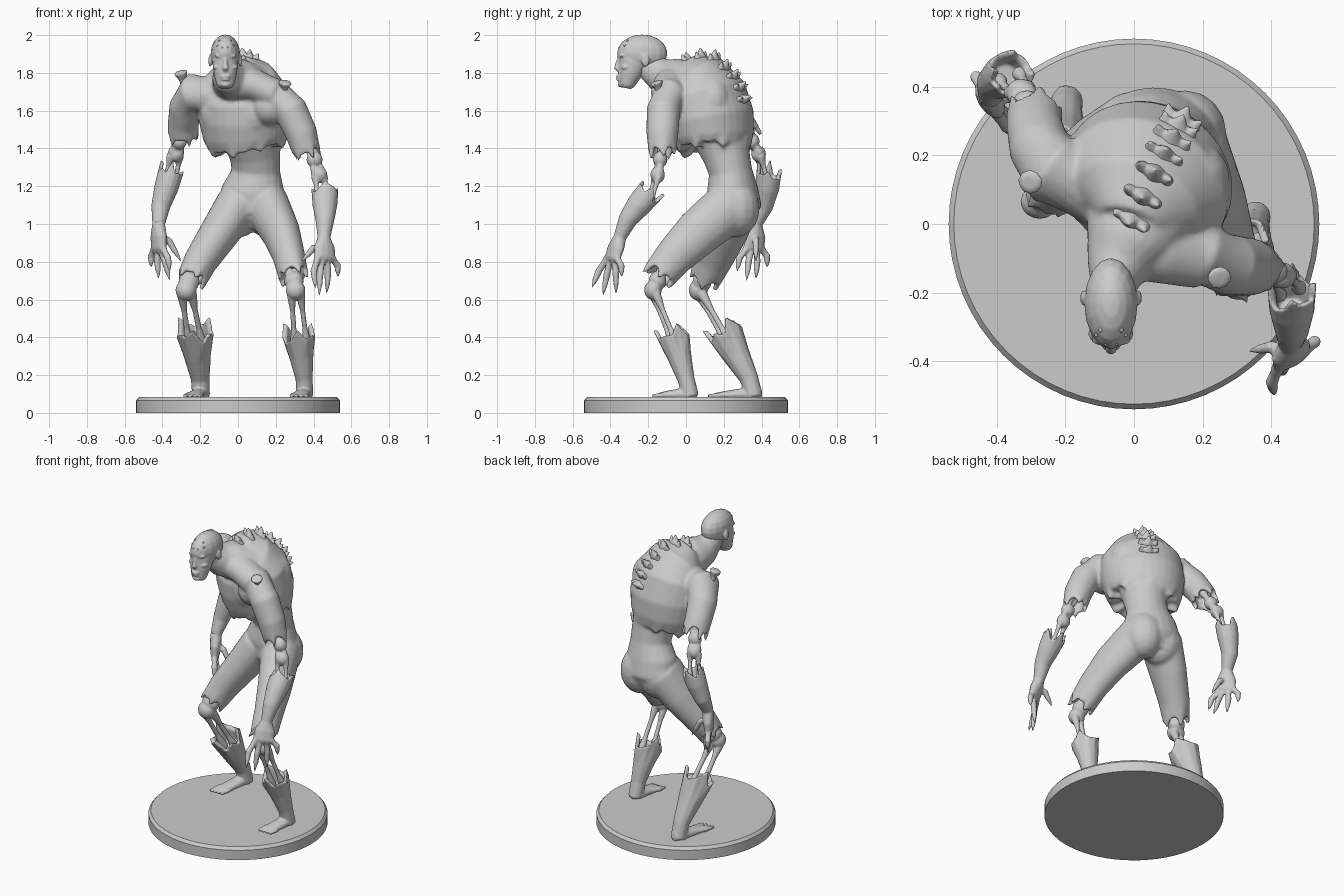
import bpy, bmesh, math, random
from mathutils import Vector as V, Matrix
from mathutils.bvhtree import BVHTree

random.seed(4)
cube = bpy.data.objects.get("Cube")
if cube:
    bpy.data.objects.remove(cube)

stone = bpy.data.materials.new("plain grey")
stone.use_nodes = True
GREY = (0.6, 0.6, 0.6, 1)
stone.diffuse_color = GREY
stone.node_tree.nodes["Principled BSDF"].inputs["Base Color"].default_value = GREY


def finish(bm, name, voxel=0, smooth=4, angle=40):
    """Turn a bmesh into a shaded object, fusing overlapping parts if a voxel size is given."""
    bmesh.ops.recalc_face_normals(bm, faces=bm.faces)
    me = bpy.data.meshes.new(name)
    bm.to_mesh(me)
    bm.free()
    me.materials.append(stone)
    ob = bpy.data.objects.new(name, me)
    bpy.context.collection.objects.link(ob)
    if voxel:
        fuse = ob.modifiers.new("fuse", 'REMESH')
        fuse.mode, fuse.voxel_size, fuse.use_smooth_shade = 'VOXEL', voxel, True
        soft = ob.modifiers.new("soften", 'SMOOTH')
        soft.factor, soft.iterations = 0.5, smooth
    else:
        bpy.ops.object.select_all(action='DESELECT')
        ob.select_set(True)
        bpy.context.view_layer.objects.active = ob
        bpy.ops.object.shade_smooth_by_angle(angle=math.radians(angle))
    return ob


def loft(bm, rings, side=(1, 0, 0), torn=0, n=20):
    """Skin elliptical rings (x, y, z, half width, half depth); a torn end is jagged and hollow."""
    pts = [V(r[:3]) for r in rings]
    loops = []

    def ring(c, u, v, a, b, jag=None):
        vs = []
        for k in range(n):
            t = 2 * math.pi * k / n
            p = c + u * a * math.cos(t) + v * b * math.sin(t)
            vs.append(bm.verts.new(p + jag[k] if jag else p))
        loops.append(vs)

    for i, r in enumerate(rings):
        t = (pts[min(i + 1, len(pts) - 1)] - pts[max(i - 1, 0)]).normalized()
        u = V(side)
        u = (u - t * u.dot(t)).normalized()
        v = t.cross(u)
        a, b = r[3], r[-1]
        if torn and i == len(rings) - 1:
            jag = [t * torn * (random.uniform(0.4, 1.1) if k % 4 == 0 else
                               random.uniform(-0.7, 0.1)) for k in range(n)]
            ring(pts[i], u, v, a, b, jag)
            ring(pts[i] - t * 0.01, u, v, a * 0.72, b * 0.72, jag)
            ring(pts[i] - t * torn * 1.8, u, v, a * 0.55, b * 0.55)
        else:
            ring(pts[i], u, v, a, b)
    for p, q in zip(loops, loops[1:]):
        for k in range(n):
            bm.faces.new((p[k], p[(k + 1) % n], q[(k + 1) % n], q[k]))
    bm.faces.new(loops[0])
    bm.faces.new(loops[-1])


def ball(bm, c, r):
    bmesh.ops.create_uvsphere(bm, u_segments=16, v_segments=10, radius=1,
                              matrix=Matrix.Translation(c) @ Matrix.Diagonal((*r, 1)))


def bone(bm, a, b, r):
    """Thin shaft with knobbly ends."""
    a, b = V(a), V(b)
    loft(bm, [(*a.lerp(b, f), r * s) for f, s in
              ((0, 1), (.06, 1.7), (.18, 1.4), (.35, .9), (.65, .9), (.82, 1.4), (.94, 1.7), (1, 1))],
         side=(1, .3, .1), n=10)


# Round stand with a chamfered rim
bm = bmesh.new()
loft(bm, [(0, 0, 0, .54), (0, 0, .065, .54), (0, 0, .083, .525)], n=64)
finish(bm, "round_stand", angle=25)

# Body: pelvis, hunched chest with a torn lower edge, neck, upper arms and thighs fused into one skin
CHEST = (.88, -.47, 0)
bm = bmesh.new()
loft(bm, [(.07, .27, .98, .08, .08), (.075, .26, 1.08, .18, .14), (.08, .245, 1.18, .17, .135),
          (.095, .235, 1.28, .13, .115), (.09, .215, 1.36, .135, .125), (.07, .18, 1.47, .16, .15)],
     side=(1, -.2, 0))
loft(bm, [(-.01, .0, 1.825, .1, .08), (.01, .06, 1.785, .19, .15), (.03, .1, 1.69, .25, .21),
          (.04, .13, 1.56, .255, .225), (.045, .145, 1.46, .235, .21), (.055, .15, 1.395, .21, .19)],
     side=CHEST, torn=.03, n=32)
loft(bm, [(.02, .04, 1.74, .17, .12), (-.02, -.06, 1.765, .125, .115), (-.05, -.13, 1.785, .09, .095),
          (-.065, -.19, 1.83, .06, .075), (-.067, -.23, 1.87, .05, .055)])
loft(bm, [(-.02, -.06, 1.75, .1), (.09, -.075, 1.735, .1, .085), (.2, -.1, 1.685, .09, .08)], side=(0, 1, 0))
ball(bm, (.17, -.07, 1.62), (.1, .1, .1))
for s in (-1, 1):  # chest, shoulder blades and buttocks
    ball(bm, V((-.01, .02, 1.59)) + V(CHEST) * .11 * s, (.09, .085, .13))
    ball(bm, V((.1, .18, 1.65)) + V(CHEST) * .09 * s, (.1, .1, .13))
    ball(bm, (.08 + .07 * s, .265, 1.08), (.12, .125, .15))
limbs = [
    [(.08, -.02, 1.69, .1), (.2, -.09, 1.685, .09), (.28, -.12, 1.6, .09), (.335, -.125, 1.48, .085),
     (.365, -.125, 1.37, .073)],
    [(-.1, .1, 1.67, .11), (-.235, .155, 1.695, .105), (-.275, .22, 1.62, .09), (-.29, .285, 1.53, .082),
     (-.29, .325, 1.46, .082)],
    [(.15, .24, 1.1, .12, .14), (.23, .06, .95, .1, .125), (.27, -.06, .83, .085, .105),
     (.295, -.15, .72, .08, .09)],
    [(0, .25, 1.1, .12, .14), (-.1, .2, .95, .105, .125), (-.2, .14, .8, .09, .1),
     (-.25, .095, .7, .08, .085)],
]
for limb in limbs:
    loft(bm, limb, side=(1, .1, .05), torn=.045)
skin = BVHTree.FromBMesh(bm)
finish(bm, "body", .01, 6)

# Row of hooked vertebrae with side prongs following the bent spine
bm = bmesh.new()
back = V((.45, .89, 0))
for i in range(7):
    t = math.radians(112 - i * 17)
    d = back * math.cos(t) + V((0, 0, math.sin(t)))
    for off, size in ((0, 1.2), (.04, .8), (-.04, .8)):
        start = V((.035, .1, 1.62)) + V(CHEST) * off
        hit = skin.ray_cast(start + d, -d)[0]
        if hit:
            lean = (d + V((0, 0, .3)) + V(CHEST) * off * 22).normalized()
            loft(bm, [(*(hit - d * .03), .04 * size, .03 * size), (*(hit + d * .005), .026 * size, .02 * size),
                      (*(hit + d * .01 + lean * .032 * size), .003)], side=CHEST, n=8)
finish(bm, "spine_spikes", .006, 1)

# Shoulder bones poking through the skin
bm = bmesh.new()
bone(bm, (-.27, .15, 1.68), (-.305, .12, 1.81), .022)
bone(bm, (.235, -.12, 1.66), (.25, -.16, 1.755), .022)
finish(bm, "shoulder_bones", .006, 2)

# Head: skull, jaw, brow, nose, ears, with sunken cheeks and sockets
X = -.067
bm = bmesh.new()
ball(bm, (X, -.232, 1.903), (.078, .134, .1))
loft(bm, [(X, -.25, 1.92, .068, .09), (X, -.28, 1.85, .068, .08), (X, -.3, 1.79, .06, .062),
          (X, -.315, 1.735, .046, .042), (X, -.318, 1.72, .034, .028)])
ball(bm, (X, -.358, 1.782), (.028, .014, .007))
ball(bm, (X, -.355, 1.765), (.025, .014, .007))
ball(bm, (X, -.345, 1.738), (.025, .016, .015))
loft(bm, [(X, -.352, 1.885, .009), (X, -.362, 1.85, .012), (X, -.367, 1.825, .018, .014),
          (X, -.355, 1.815, .012)], n=10)
for s in (-1, 1):
    ball(bm, (X + s * .03, -.338, 1.89), (.028, .016, .01))
    ball(bm, (X + s * .046, -.32, 1.83), (.02, .025, .013))
    ball(bm, (X + s * .08, -.215, 1.865), (.01, .022, .033))
    ball(bm, (X + s * .03, -.335, 1.865), (.013, .012, .01))
finish(bm, "head", .006, 2)

# Small studs on the forehead
bm = bmesh.new()
for s in (-1, 1):
    for dx, y, z in ((.015, -.348, 1.935), (.042, -.322, 1.945), (.03, -.308, 1.97)):
        ball(bm, (X + s * dx, y, z), (.006, .008, .006))
finish(bm, "forehead_studs", angle=60)


def forearm_and_hand(name, arm, palm, across, tips, thumb):
    """Torn forearm, palm, four clawed fingers and a thumb."""
    bm = bmesh.new()
    loft(bm, arm, torn=.05, n=16)
    wrist, palm, across = V(arm[0][:3]), V(palm), V(across).normalized()
    loft(bm, [(*wrist, .034), (*wrist.lerp(palm, .5), .062, .036), (*palm, .064, .028),
              (*(palm + (palm - wrist) * .15), .045, .018)], side=across, n=12)
    for i, tip in enumerate(tips + [thumb]):
        root = palm + across * (.045 - .03 * i) if i < 4 else wrist.lerp(palm, .45)
        tip = V(tip)
        mid = root.lerp(tip, .45) + (root - palm) * .4 + (palm - wrist).normalized() * -.005
        loft(bm, [(*root, .021), (*root.lerp(mid, .5), .017), (*mid, .019),
                  (*mid.lerp(tip, .5), .015), (*tip, .003)], side=across, n=8)
    finish(bm, name, .006, 2)


forearm_and_hand("left_forearm", [(.455, -.35, .93, .034), (.46, -.31, 1.02, .05), (.46, -.25, 1.1, .066),
                                  (.46, -.19, 1.17, .072)], (.46, -.39, .82), (.85, .55, 0),
                 [(.53, -.34, .72), (.47, -.37, .63), (.43, -.44, .62), (.41, -.5, .66)], (.335, -.37, .8))
forearm_and_hand("right_forearm", [(-.42, .37, 1.0, .034), (-.41, .41, 1.09, .05), (-.38, .43, 1.19, .064),
                                   (-.355, .44, 1.28, .068)], (-.42, .36, .87), (-.5, .85, 0),
                 [(-.46, .43, .77), (-.42, .37, .71), (-.36, .32, .7), (-.36, .27, .75)], (-.3, .37, .8))


def shin_and_foot(name, shin, heel, toe):
    """Torn boot-like shin with a flat foot and toes."""
    bm = bmesh.new()
    loft(bm, shin, side=(1, .6, 0), torn=.055, n=12)
    heel, toe = V(heel), V(toe)
    loft(bm, [(*heel, .025), (*heel.lerp(toe, .2), .042, .035), (*heel.lerp(toe, .6), .045, .024),
              (*heel.lerp(toe, .85), .055, .014)], n=12)
    for k in range(4):
        x = V((-.039 + .026 * k, 0, 0))
        loft(bm, [(*(heel.lerp(toe, .75) + x), .015), (*(toe + x), .009)], n=8)
    finish(bm, name, .007, 2)


shin_and_foot("left_shin", [(.355, .025, .085, .044), (.35, 0, .18, .046), (.335, -.035, .3, .065),
                            (.32, -.075, .42, .09)], (.355, .055, .105), (.32, -.18, .09))
shin_and_foot("right_shin", [(-.195, .36, .085, .047), (-.2, .335, .18, .05), (-.215, .27, .3, .072),
                             (-.23, .195, .44, .1)], (-.19, .4, .105), (-.245, .115, .09))

# Bare bones and sinew at elbows and knees: top, middle, low end, thickness, knob size
bm = bmesh.new()
joints = [((.375, -.12, 1.44), (.43, -.15, 1.26), (.455, -.2, 1.1), .02, .043),
          ((-.29, .31, 1.52), (-.33, .385, 1.37), (-.365, .43, 1.2), .021, .043),
          ((.285, -.12, .76), (.305, -.175, .65), (.335, -.05, .34), .022, .052),
          ((-.24, .11, .75), (-.275, .065, .65), (-.22, .24, .34), .024, .056)]
for top, mid, low, r, knob in joints:
    top, mid, low = V(top), V(mid), V(low)
    ball(bm, mid, (knob, knob * .9, knob))
    ball(bm, mid.lerp(top, .45), (knob, knob * .9, knob))
    for s in (-1, 1):
        off = V((s * r * 1.5, s * r * .5, 0))
        bone(bm, top + off * .6, mid + off * .5, r * .8)
        bone(bm, mid + off * .7, low + off, r * .7)
finish(bm, "joint_bones", .006, 2)
